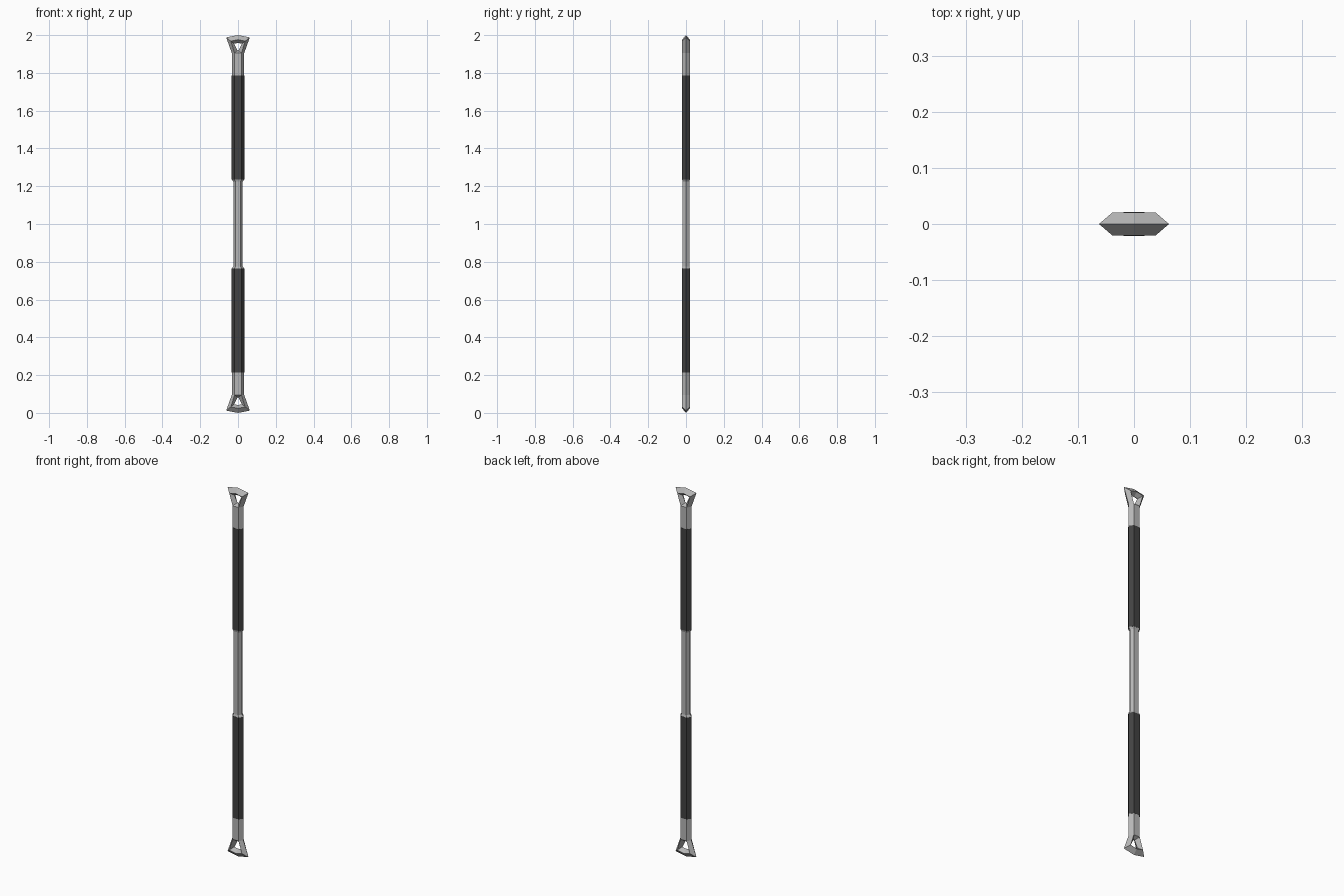
import bpy, bmesh

if "Cube" in bpy.data.objects:
    bpy.data.objects.remove(bpy.data.objects["Cube"])


def material(name, v):
    m = bpy.data.materials.new(name)
    m.diffuse_color = (v, v, v, 1)
    m.use_nodes = True
    m.node_tree.nodes["Principled BSDF"].inputs["Base Color"].default_value = m.diffuse_color
    return m


steel = material("light steel", 0.47)
rubber = material("dark grip", 0.055)


def finish(name, bm, mat):
    bmesh.ops.remove_doubles(bm, verts=bm.verts, dist=1e-5)
    bmesh.ops.recalc_face_normals(bm, faces=bm.faces)
    me = bpy.data.meshes.new(name)
    bm.to_mesh(me)
    bm.free()
    me.materials.append(mat)
    bpy.context.collection.objects.link(bpy.data.objects.new(name, me))


def hexagon(a, b, d):
    """Flattened hexagon: points at +-a on x, flats of half width b at +-d on y."""
    return [(a, 0), (b, d), (-b, d), (-a, 0), (-b, -d), (b, -d)]


def loft(bm, sections, caps=(True, True)):
    rings = [[bm.verts.new((x, y, z)) for x, y in hexagon(*h)] for z, h in sections]
    for r, s in zip(rings, rings[1:]):
        for i in range(6):
            j = (i + 1) % 6
            bm.faces.new((r[i], r[j], s[j], s[i]))
    if caps[0]:
        bm.faces.new(rings[0][::-1])
    if caps[1]:
        bm.faces.new(rings[-1])


END = (0.033, 0.018, 0.0208)
GRIP = (0.0342, 0.0187, 0.0215)
MID = (0.0245, 0.0135, 0.0175)

# slim centre shaft with chamfered shoulders
bm = bmesh.new()
loft(bm, [(0.765, END), (0.776, MID), (1.224, MID), (1.235, END)])
finish("centre_shaft", bm, steel)

for side, flip in (("upper", False), ("lower", True)):
    def Z(z):
        return 2 - z if flip else z

    # dark grip sleeve
    bm = bmesh.new()
    loft(bm, [(Z(1.235), GRIP), (Z(1.787), GRIP)])
    finish(side + "_grip", bm, rubber)

    # collar running into a flared head with a triangular hole
    bm = bmesh.new()
    loft(bm, [(Z(1.787), END), (Z(1.905), END)], (True, False))
    outer = [(-0.033, 1.905), (-0.0625, 1.988), (0, 2.0), (0.0625, 1.988), (0.033, 1.905)]
    ridge = [(-0.018, 1.905), (-0.038, 1.968), (0, 1.976), (0.038, 1.968), (0.018, 1.905)]
    inner = [(-0.003, 1.918), (-0.021, 1.954), (0, 1.959), (0.021, 1.954), (0.003, 1.918)]
    for y in (-0.0208, 0.0208):
        o, r, n = [[bm.verts.new((x, yy, Z(z))) for x, z in loop]
                   for loop, yy in ((outer, 0), (ridge, y), (inner, 0))]
        for i in range(5):
            j = (i + 1) % 5
            bm.faces.new((r[i], r[j], n[j], n[i]))
            if i < 4:
                bm.faces.new((o[i], o[j], r[j], r[i]))
    finish(side + "_head", bm, steel)
